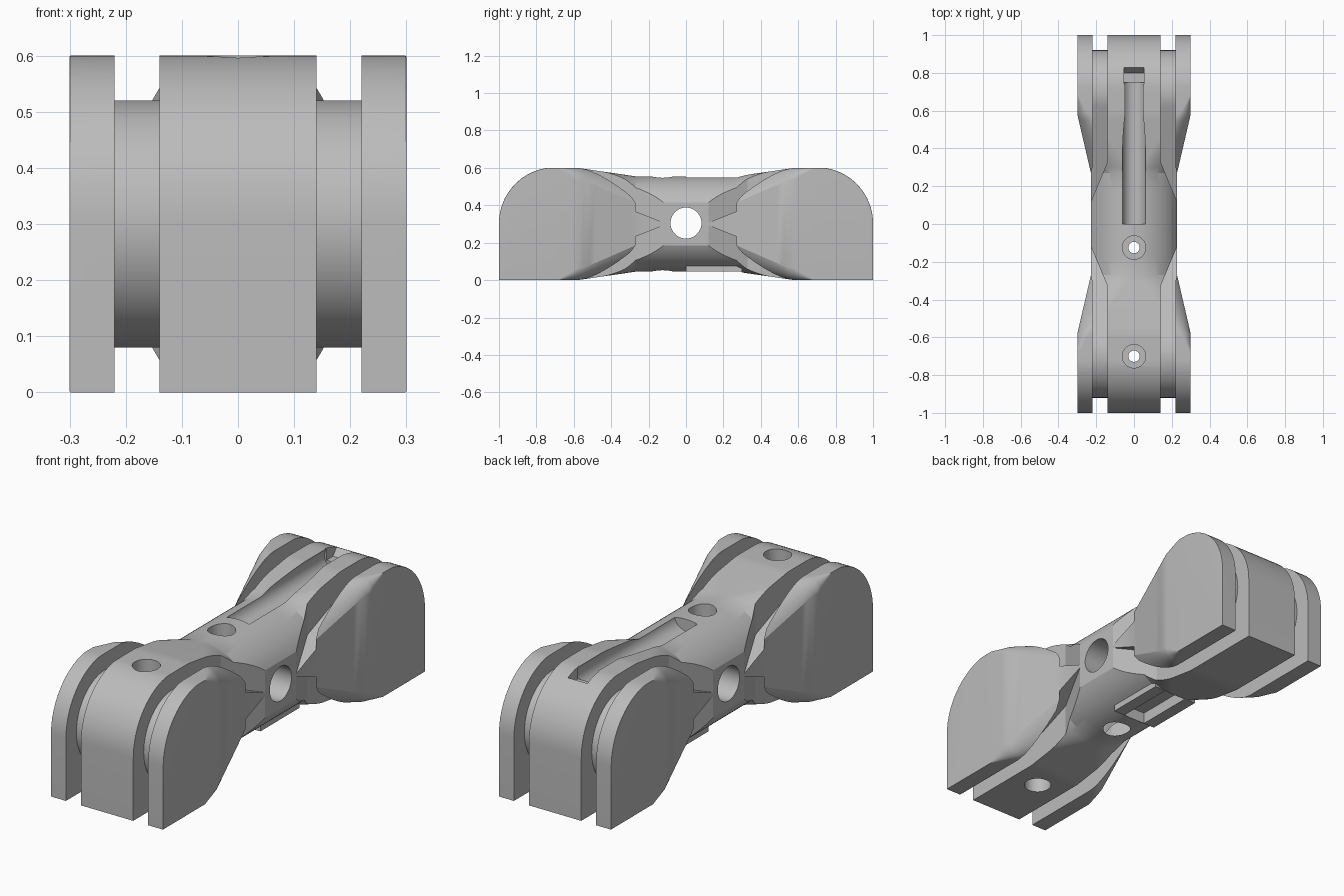
import bpy, bmesh, math
from mathutils import Matrix, Vector

if "Cube" in bpy.data.objects:
    bpy.data.objects.remove(bpy.data.objects["Cube"])

MID = 0.3          # height of the long axis
END = 0.7          # centre of each rounded end


def make(name, bm):
    bmesh.ops.recalc_face_normals(bm, faces=bm.faces)
    mesh = bpy.data.meshes.new(name)
    bm.to_mesh(mesh)
    bm.free()
    ob = bpy.data.objects.new(name, mesh)
    bpy.context.collection.objects.link(ob)
    return ob


def prism(name, points, offset):
    """Extrude a closed outline along an offset."""
    bm = bmesh.new()
    face = bm.faces.new([bm.verts.new(p) for p in points])
    new = bmesh.ops.extrude_face_region(bm, geom=[face])["geom"]
    bmesh.ops.translate(bm, vec=Vector(offset),
                        verts=[v for v in new if isinstance(v, bmesh.types.BMVert)])
    return make(name, bm)


def box(name, lo, hi):
    outline = [(x, y, lo[2]) for x, y in
               ((lo[0], lo[1]), (hi[0], lo[1]), (hi[0], hi[1]), (lo[0], hi[1]))]
    return prism(name, outline, (0, 0, hi[2] - lo[2]))


def rod(name, radius, start, end):
    a, b = Vector(start), Vector(end)
    turn = (b - a).to_track_quat('Z', 'Y').to_matrix().to_4x4()
    bm = bmesh.new()
    bmesh.ops.create_cone(bm, cap_ends=True, segments=48, radius1=radius, radius2=radius,
                          depth=(b - a).length, matrix=Matrix.Translation((a + b) / 2) @ turn)
    return make(name, bm)


def combine(ob, tool, operation='DIFFERENCE'):
    tool.hide_render = True
    mod = ob.modifiers.new(tool.name, 'BOOLEAN')
    mod.operation, mod.solver, mod.object = operation, 'EXACT', tool
    bpy.context.view_layer.objects.active = ob
    bpy.ops.object.modifier_apply(modifier=mod.name)
    bpy.data.objects.remove(tool)


def blend(t, a, b):
    return a + (b - a) * min(max(t, 0), 1)


def section(y):
    """Rounded square with flattened sides, round at the waist and square at the ends."""
    d = abs(y)
    half = blend((d - 0.27) / 0.31, 0.255, 0.3)
    corner = blend((d - 0.27) / 0.41, 0.255, 0.002)
    side = blend((d - 0.27) / 0.31, 0.228, 0.3)
    top = half if d <= END else math.sqrt(max(0.09 - (d - END) ** 2, 0)) + 0.003
    top = min(top, half)
    first = math.acos(min(1, (side - half + corner) / corner))
    arc = []
    for i in range(17):
        a = first + (math.pi / 2 - first) * i / 16
        arc.append((half - corner + corner * math.cos(a), corner * math.sin(a) - corner))
    upper = [(x, y, MID + top + z) for x, z in arc]
    lower = [(x, y, MID - half - z) for x, z in arc]
    right = upper + [(-x, y, z) for x, y, z in reversed(upper)]
    return right + [(-x, y, z) for x, y, z in lower] + list(reversed(lower))


# Main body lofted along its length
stations = [0.27 * i / 3 for i in range(4)]
stations += [0.27 + 0.31 * i / 10 for i in range(1, 11)] + [0.6, 0.63, 0.655, 0.68]
stations += [END + 0.3 * math.sin(math.pi / 2 * i / 18) for i in range(19)]
stations = [-y for y in reversed(stations[1:])] + stations
bm = bmesh.new()
rings = [[bm.verts.new(p) for p in section(y)] for y in stations]
for a, b in zip(rings, rings[1:]):
    for i in range(len(a)):
        j = (i + 1) % len(a)
        bm.faces.new((a[i], a[j], b[j], b[i]))
bm.faces.new(rings[0])
bm.faces.new(rings[-1])
body = make("link_body", bm)

# Flat pad under the waist
combine(body, box("pad", (-0.12, 0, 0.045), (0.12, 0.3, 0.15)), 'UNION')

# Slots that run around a disc at each end and flare out at the waist
plan = [(0.14, 1.1), (0.14, 0.33), (0.236, 0.1), (0.4, 0.1), (0.4, 0.255),
        (0.228, 0.27), (0.22, 0.3), (0.22, 1.1)]
tangent = math.pi - math.acos(0.22 / 0.6)
for sx in (-1, 1):
    for sy in (-1, 1):
        slot = prism("slot", [(sx * x, sy * y, -0.1) for x, y in plan], (0, 0, 0.9))
        angles = [tangent * (1 - i / 24) for i in range(49)]
        core = [(-0.6, sy * (END + 0.22 * math.cos(a)), MID + 0.22 * math.sin(a))
                for a in angles]
        core.append((-0.6, sy * 0.1, MID))
        combine(slot, prism("slot_core", core, (1.2, 0, 0)))
        combine(body, slot)

# Cross hole through the waist
combine(body, rod("cross_hole", 0.083, (-0.5, 0, 0.305), (0.5, 0, 0.305)))

# Counterbored screw holes
for y in (-0.125, -0.7):
    combine(body, rod("screw_hole", 0.03, (0, y, -0.2), (0, y, 0.8)))
    combine(body, rod("upper_bore", 0.062, (0, y, 0.48), (0, y, 0.8)))
    combine(body, rod("lower_bore", 0.062, (0, y, -0.2), (0, y, 0.12)))

# Long round channel on top with a ramped outlet
combine(body, rod("channel", 0.062, (0, 0, 0.56), (0, 0.75, 0.56)))
ramp = [(-0.052, 0.74, 0.54), (-0.052, 0.8, 0.54), (-0.052, 0.84, 0.59),
        (-0.052, 0.84, 0.7), (-0.052, 0.74, 0.7)]
combine(body, prism("channel_outlet", ramp, (0.104, 0, 0)))

# Short channel in the pad
combine(body, box("lower_channel", (-0.06, 0.001, -0.1), (0.06, 0.3, 0.1)))

# Plain grey finish
grey = bpy.data.materials.new("plain_grey")
grey.use_nodes = True
colour = (0.5, 0.5, 0.5, 1)
grey.diffuse_color = colour
grey.node_tree.nodes["Principled BSDF"].inputs["Base Color"].default_value = colour
body.data.materials.clear()
body.data.materials.append(grey)
for ob in bpy.context.selected_objects:
    ob.select_set(False)
body.select_set(True)
bpy.context.view_layer.objects.active = body
bpy.ops.object.shade_smooth_by_angle(angle=math.radians(22))
